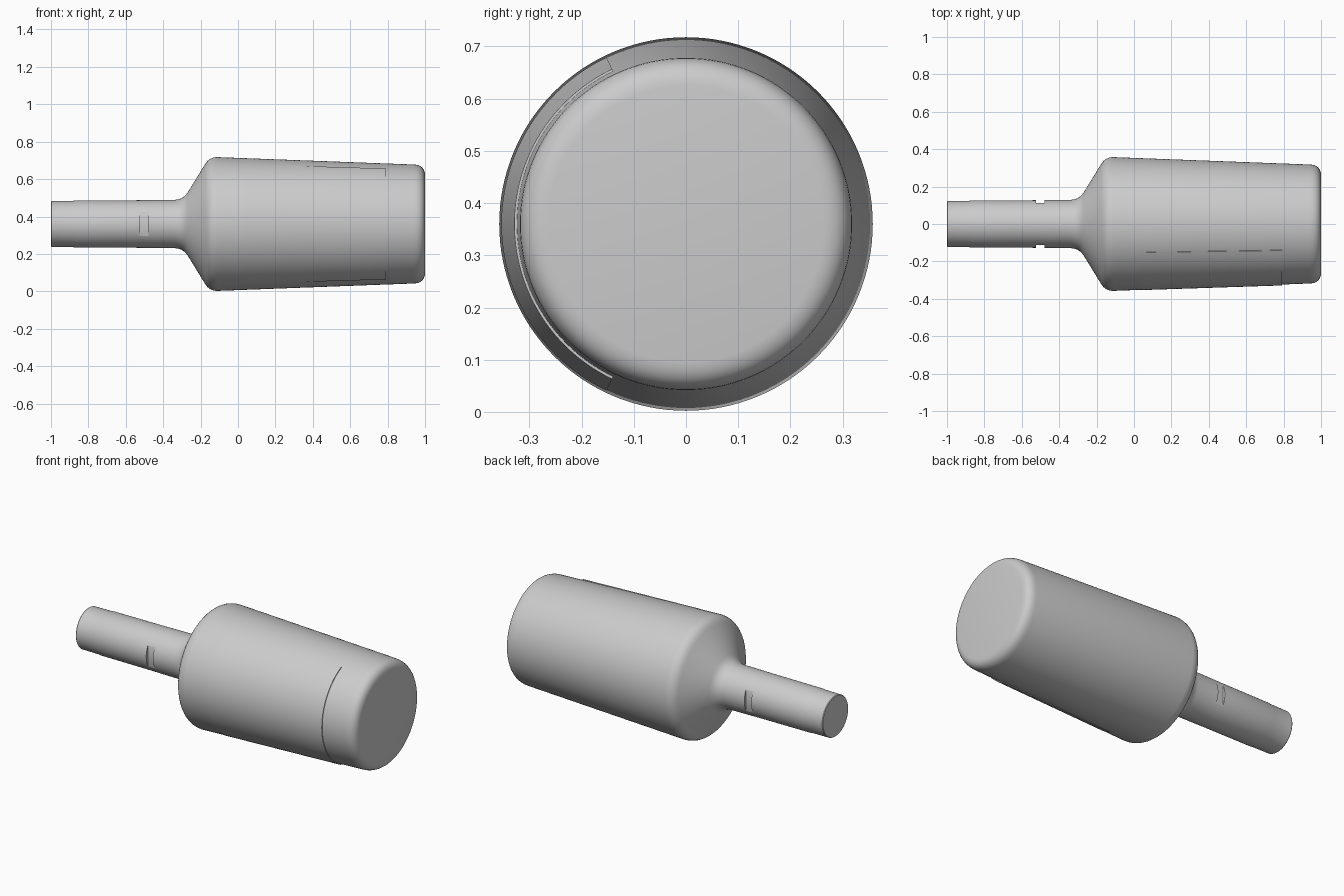
import bpy, bmesh
from math import cos, sin, pi, radians

if "Cube" in bpy.data.objects:
    bpy.data.objects.remove(bpy.data.objects["Cube"])

AXIS_Z = 0.36
SEGS = 128


def arc(p0, p1, p2, n=5):
    """Quadratic curve used to round a profile corner."""
    out = []
    for i in range(n + 1):
        t = i / n
        out.append(tuple((1 - t) ** 2 * a + 2 * t * (1 - t) * b + t * t * c
                         for a, b, c in zip(p0, p1, p2)))
    return out


def finish(name, bm):
    bmesh.ops.recalc_face_normals(bm, faces=bm.faces)
    me = bpy.data.meshes.new(name)
    bm.to_mesh(me)
    bm.free()
    ob = bpy.data.objects.new(name, me)
    bpy.context.collection.objects.link(ob)
    return ob


def select_only(ob):
    bpy.ops.object.select_all(action='DESELECT')
    ob.select_set(True)
    bpy.context.view_layer.objects.active = ob


def lathe(name, profile):
    """Closed solid of revolution about the long x axis."""
    bm = bmesh.new()
    rings = [[bm.verts.new((x, r * cos(2 * pi * k / SEGS), AXIS_Z + r * sin(2 * pi * k / SEGS)))
              for k in range(SEGS)] for x, r in profile]
    for a, b in zip(rings, rings[1:]):
        for k in range(SEGS):
            j = (k + 1) % SEGS
            bm.faces.new((a[k], a[j], b[j], b[k]))
    bm.faces.new(rings[0])
    bm.faces.new(rings[-1])
    return finish(name, bm)


# Bottle: neck, flared shoulder, tapering body, rounded base
profile = [(-1, 0.120), (-0.996, 0.123), (-0.88, 0.124), (-0.87, 0.126), (-0.535, 0.127), (-0.465, 0.128)]
profile += arc((-0.34, 0.129), (-0.295, 0.13), (-0.27, 0.167))
profile += arc((-0.175, 0.322), (-0.152, 0.359), (-0.11, 0.3575))
profile += arc((0.94, 0.318), (0.996, 0.316), (1, 0.265), 8)
bottle = lathe("bottle", profile)
bottle.location.z = 0

# Flat notches on both sides of the neck
for side in (-1, 1):
    bpy.ops.mesh.primitive_cube_add(size=1, location=(-0.502, side * 0.161, AXIS_Z))
    cutter = bpy.context.object
    cutter.name = "neck_notch_cutter"
    cutter.dimensions = (0.046, 0.1, 0.3)
    cutter.hide_render = True
    cutter.display_type = 'WIRE'
    mod = bottle.modifiers.new("neck_notch", 'BOOLEAN')
    mod.operation = 'DIFFERENCE'
    mod.solver = 'EXACT'
    mod.object = cutter
    select_only(bottle)
    bpy.ops.object.modifier_apply(modifier=mod.name)
    bpy.data.objects.remove(cutter)

select_only(bottle)
bpy.ops.object.shade_smooth_by_angle(angle=radians(35))


# Slightly raised label wrapped on the front of the body
def body_radius(x):
    return 0.3575 + (x + 0.11) / 1.05 * (0.318 - 0.3575)


bm = bmesh.new()
NX, NA, HALF = 8, 48, radians(64.5)
layers = []
for raised in (False, True):
    grid = []
    for i in range(NX + 1):
        t = i / NX
        x = 0.04 + 0.75 * t
        r = body_radius(x) + (0.0015 + 0.0035 * t if raised else -0.004)
        row = []
        for k in range(NA + 1):
            a = -HALF + 2 * HALF * k / NA
            row.append(bm.verts.new((x, -r * cos(a), AXIS_Z + r * sin(a))))
        grid.append(row)
    for i in range(NX):
        for k in range(NA):
            bm.faces.new((grid[i][k], grid[i + 1][k], grid[i + 1][k + 1], grid[i][k + 1]))
    layers.append(grid)
lo, hi = layers
for i in range(NX):
    for k in (0, NA):
        bm.faces.new((lo[i][k], lo[i + 1][k], hi[i + 1][k], hi[i][k]))
for k in range(NA):
    for i in (0, NX):
        bm.faces.new((lo[i][k], lo[i][k + 1], hi[i][k + 1], hi[i][k]))
label = finish("label", bm)
select_only(label)
bpy.ops.object.shade_smooth_by_angle(angle=radians(35))
